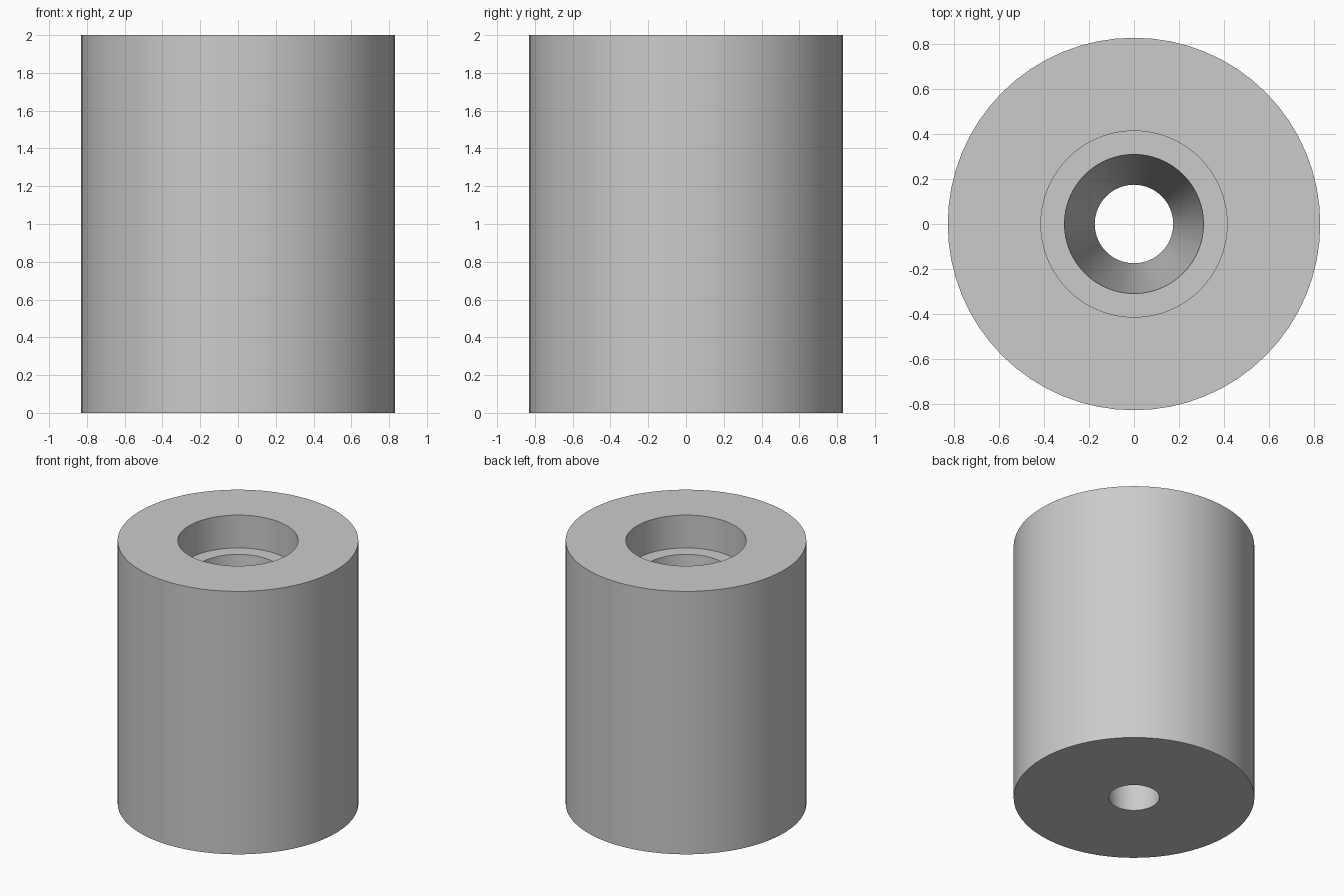
import bpy, bmesh, math

cube = bpy.data.objects.get("Cube")
if cube:
    bpy.data.objects.remove(cube, do_unlink=True)

SIDES = 64

# Plain grey material
grey = bpy.data.materials.new("light_grey")
grey.use_nodes = True
colour = (0.6, 0.6, 0.6, 1)
grey.diffuse_color = colour
grey.node_tree.nodes["Principled BSDF"].inputs["Base Color"].default_value = colour

# Closed half section (radius, height): outer wall, rim, counterbore, ledge, tapered bore
section = [(0.83, 0), (0.83, 2), (0.415, 2), (0.415, 1.75), (0.31, 1.75), (0.175, 0)]

# Bushing turned from the section
bm = bmesh.new()
rings = []
for radius, height in section:
    ring = []
    for i in range(SIDES):
        a = math.tau * i / SIDES
        ring.append(bm.verts.new((radius * math.cos(a), radius * math.sin(a), height)))
    rings.append(ring)
for lower, upper in zip(rings, rings[1:] + rings[:1]):
    for i in range(SIDES):
        j = (i + 1) % SIDES
        bm.faces.new((lower[i], lower[j], upper[j], upper[i]))
bmesh.ops.recalc_face_normals(bm, faces=bm.faces)

mesh = bpy.data.meshes.new("bushing")
bm.to_mesh(mesh)
bm.free()
mesh.materials.append(grey)
bushing = bpy.data.objects.new("bushing", mesh)
bpy.context.collection.objects.link(bushing)

# Smooth walls with sharp rims
bpy.ops.object.select_all(action="DESELECT")
bushing.select_set(True)
bpy.context.view_layer.objects.active = bushing
bpy.ops.object.shade_smooth_by_angle(angle=math.radians(30))
